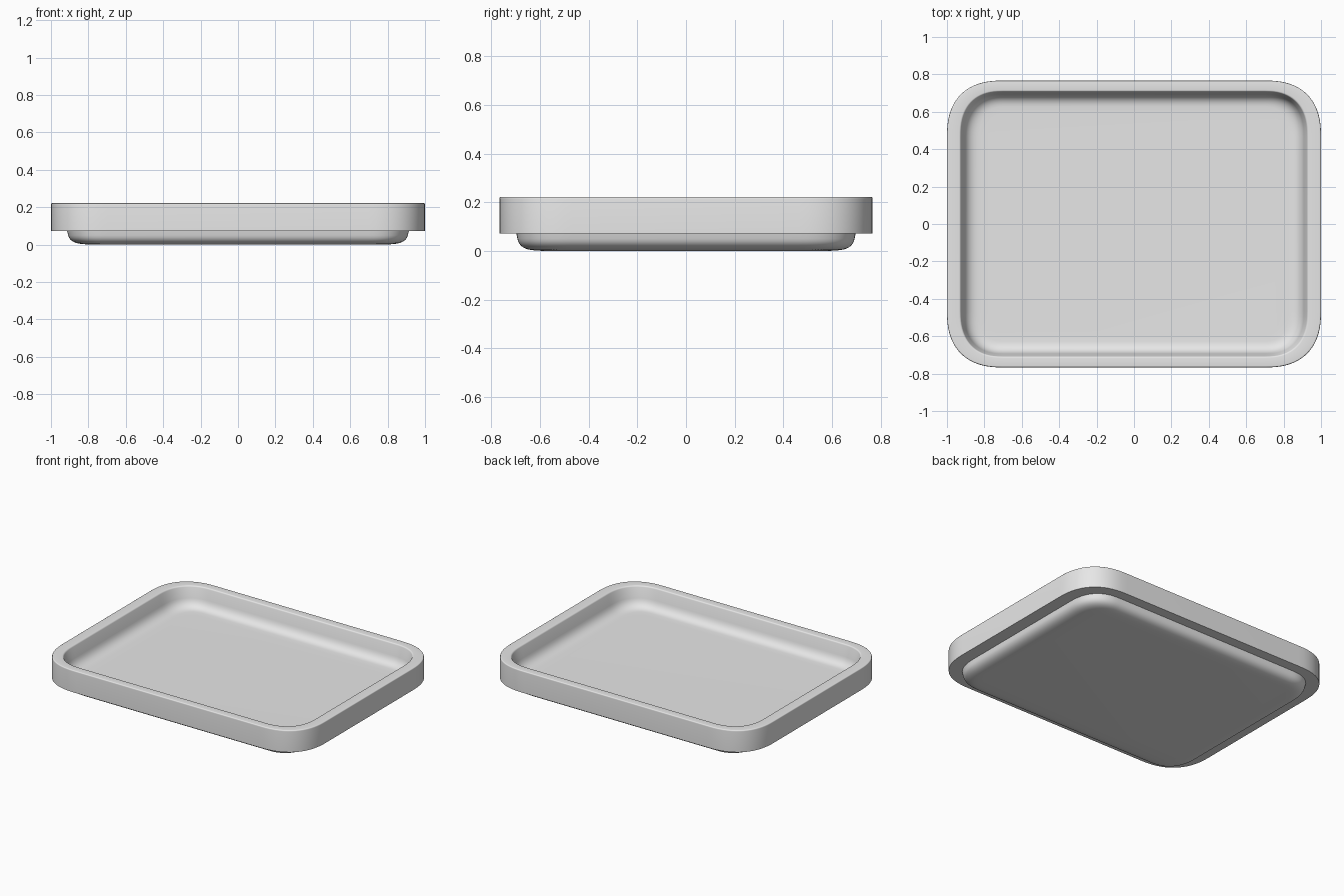
import bpy, bmesh, math

cube = bpy.data.objects.get("Cube")
if cube:
    bpy.data.objects.remove(cube, do_unlink=True)

HALF_X, HALF_Y, CORNER = 1.0, 0.767, 0.30
SIDE_RATIO = 0.8   # the rim is narrower along the long sides
SOFTNESS = 0.82    # below 1 gives fuller corners than a circle
STEPS = 20


def outline(inset):
    """Rounded rectangle with soft corners, pulled in by inset."""
    rx, ry = CORNER - inset, CORNER - inset * SIDE_RATIO
    cx, cy = HALF_X - CORNER, HALF_Y - CORNER
    pts = []
    for quarter in range(4):
        sx = 1 if quarter in (0, 3) else -1
        sy = 1 if quarter in (0, 1) else -1
        for i in range(STEPS + 1):
            a = math.pi / 2 * (quarter + i / STEPS)
            pts.append((sx * (cx + rx * abs(math.cos(a)) ** SOFTNESS),
                        sy * (cy + ry * abs(math.sin(a)) ** SOFTNESS)))
    return pts


def fillet(a, corner, b, n=8):
    """Smooth curve from a to b, tangent to the lines through corner."""
    return [tuple((1 - t) ** 2 * p + 2 * t * (1 - t) * q + t * t * w
                  for p, q, w in zip(a, corner, b))
            for t in (i / n for i in range(n + 1))]


# Cross-section as (inset, height), from the underside round to the floor
profile = [(0.22, 0.0)]
profile += fillet((0.185, 0.002), (0.103, 0.004), (0.092, 0.050))
profile += [(0.087, 0.072), (0.0, 0.072)]
profile += fillet((0.0, 0.214), (0.0, 0.222), (0.008, 0.222), 4)
profile += fillet((0.064, 0.222), (0.072, 0.222), (0.075, 0.214), 4)
profile += fillet((0.092, 0.145), (0.108, 0.088), (0.175, 0.086))
profile += [(0.22, 0.085)]

# Loft the section round the tray
bm = bmesh.new()
rings = [[bm.verts.new((x, y, z)) for x, y in outline(d)] for d, z in profile]
count = len(rings[0])
for low, high in zip(rings, rings[1:]):
    for i in range(count):
        j = (i + 1) % count
        bm.faces.new((low[i], low[j], high[j], high[i]))
bm.faces.new(rings[0][::-1])
bm.faces.new(rings[-1])
bmesh.ops.recalc_face_normals(bm, faces=bm.faces)

mesh = bpy.data.meshes.new("tray")
bm.to_mesh(mesh)
bm.free()
tray = bpy.data.objects.new("tray", mesh)
bpy.context.collection.objects.link(tray)

# Single light grey finish
grey = bpy.data.materials.new("light_grey")
grey.use_nodes = True
colour = (0.8, 0.8, 0.8, 1.0)
grey.diffuse_color = colour
grey.node_tree.nodes["Principled BSDF"].inputs["Base Color"].default_value = colour
mesh.materials.append(grey)

bpy.ops.object.select_all(action="DESELECT")
tray.select_set(True)
bpy.context.view_layer.objects.active = tray
bpy.ops.object.shade_smooth_by_angle(angle=math.radians(35))
